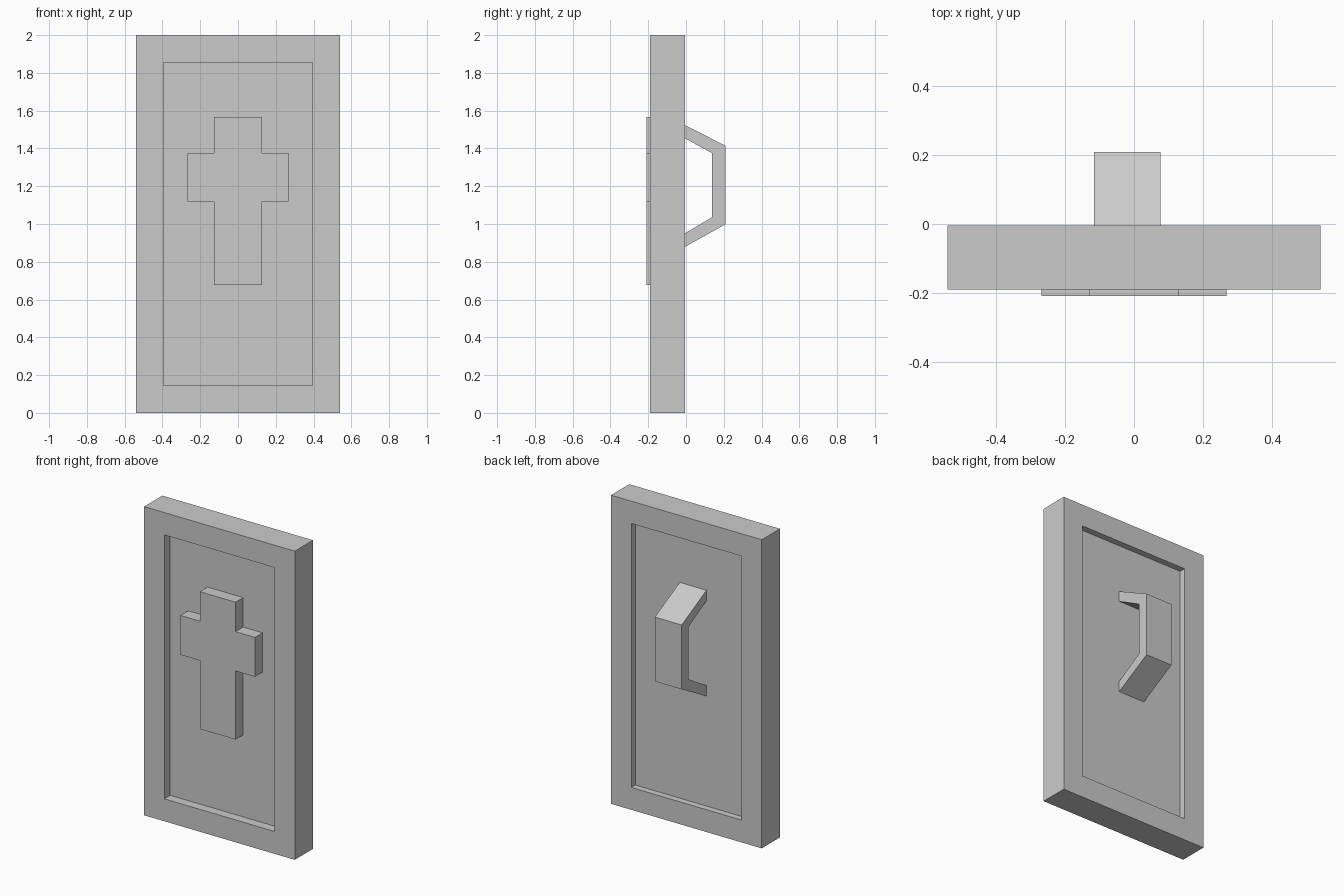
import bpy, bmesh
from mathutils import Vector

if "Cube" in bpy.data.objects:
    bpy.data.objects.remove(bpy.data.objects["Cube"])

FRONT, BACK = -0.19, -0.004               # slab faces in y
FRONT_FLOOR, BACK_FLOOR = -0.13, -0.045   # recessed panel floors
DEPTH = 0.208                             # half of the overall depth


def finish(name, bm):
    bmesh.ops.recalc_face_normals(bm, faces=bm.faces)
    mesh = bpy.data.meshes.new(name)
    bm.to_mesh(mesh)
    bm.free()
    obj = bpy.data.objects.new(name, mesh)
    bpy.context.collection.objects.link(obj)
    return obj


def prism(name, points, offset):
    """Extrude a closed outline of 3D points along an offset."""
    bm = bmesh.new()
    face = bm.faces.new([bm.verts.new(p) for p in points])
    ext = bmesh.ops.extrude_face_region(bm, geom=[face], use_keep_orig=True)
    verts = [g for g in ext["geom"] if isinstance(g, bmesh.types.BMVert)]
    bmesh.ops.translate(bm, verts=verts, vec=Vector(offset))
    return finish(name, bm)


# Slab with a framed, recessed panel on front and back
bm = bmesh.new()
bmesh.ops.create_cube(bm, size=1)
for v in bm.verts:
    v.co = (v.co.x * 1.08, BACK if v.co.y > 0 else FRONT, (v.co.z + 0.5) * 2)
bm.normal_update()
for side, floor in ((-1, FRONT_FLOOR), (1, BACK_FLOOR)):
    face = next(f for f in bm.faces if f.normal.y * side > 0.9)
    bmesh.ops.inset_individual(bm, faces=[face], thickness=0.145,
                               use_even_offset=True)
    panel = bmesh.ops.extrude_discrete_faces(bm, faces=[face])["faces"][0]
    for v in panel.verts:
        v.co.y = floor
finish("shield_slab", bm)

# Raised cross on the front panel, mirrored from its right half
half = [(0.128, 0.676), (0.128, 1.12), (0.267, 1.12),
        (0.267, 1.375), (0.128, 1.375), (0.128, 1.566)]
outline = half + [(-x, z) for x, z in reversed(half)]
prism("cross", [(x, -DEPTH, z) for x, z in outline],
      (0, FRONT_FLOOR + DEPTH, 0))

# Bent strap handle on the back panel, set slightly to one side
outline = [(BACK_FLOOR, 1.543), (DEPTH, 1.415), (DEPTH, 0.998),
           (BACK_FLOOR, 0.857), (BACK_FLOOR, 0.927), (0.138, 1.036),
           (0.138, 1.375), (BACK_FLOOR, 1.475)]
prism("handle", [(-0.115, y, z) for y, z in outline], (0.192, 0, 0))
